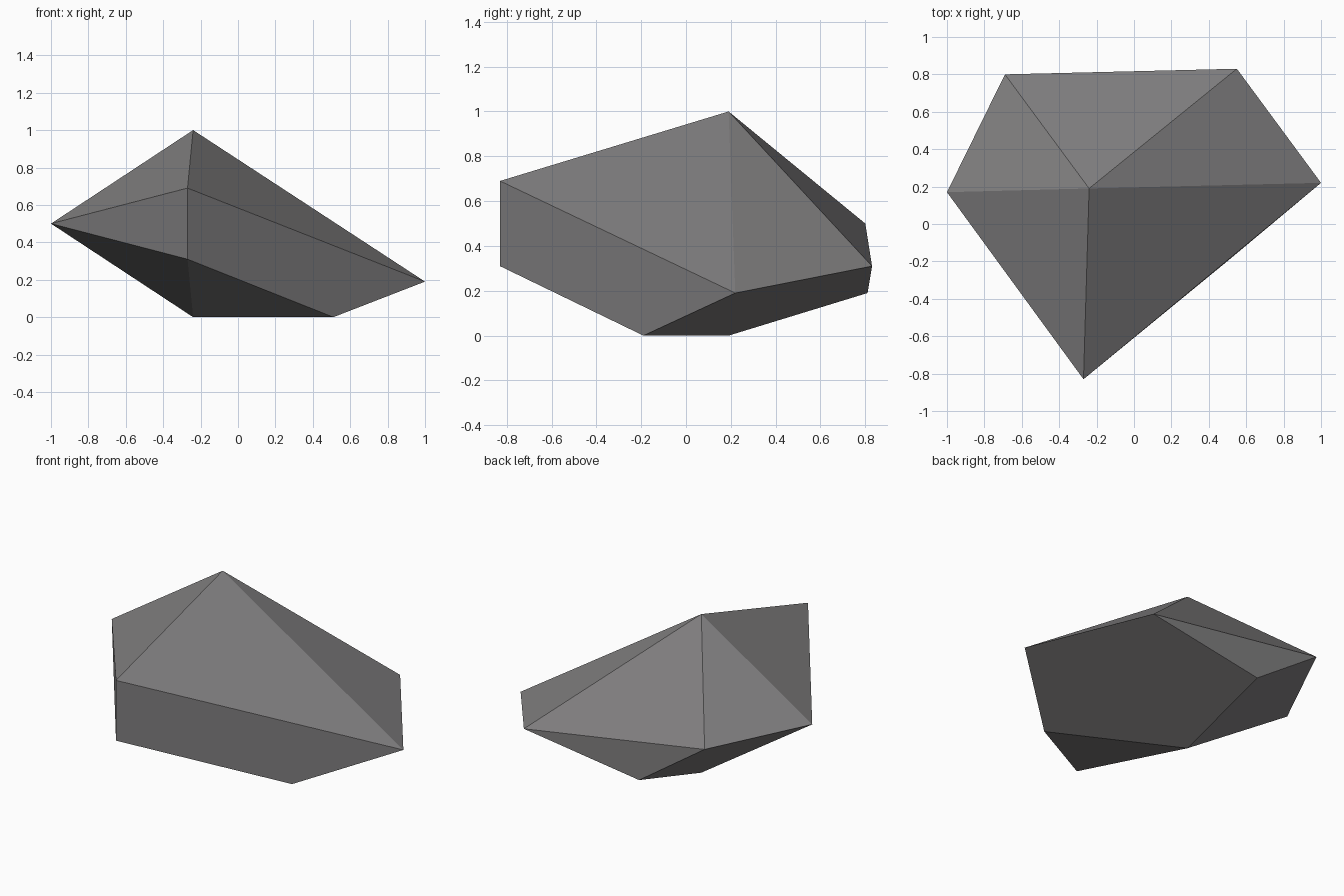
import bpy, bmesh, math

if "Cube" in bpy.data.objects:
    bpy.data.objects.remove(bpy.data.objects["Cube"])

# single flat stone colour
stone = bpy.data.materials.new("stone_grey")
stone.diffuse_color = (0.222, 0.217, 0.219, 1.0)
stone.use_nodes = True
stone.node_tree.nodes["Principled BSDF"].inputs["Base Color"].default_value = stone.diffuse_color

# corners of the faceted boulder: the rock is their convex hull
corners = [
    (-0.24, 0.19, 1.00),                          # peak
    (-0.27, -0.83, 0.69), (-0.27, -0.83, 0.31),   # front upright edge
    (1.00, 0.22, 0.19), (-1.00, 0.17, 0.50),      # right and left tips
    (0.55, 0.83, 0.31), (-0.69, 0.80, 0.50),      # back shoulders
    (-0.24, 0.81, 0.19),                          # back underside
    (0.51, -0.19, 0.00), (-0.24, 0.19, 0.00),     # ground contact
]

bm = bmesh.new()
for c in corners:
    bm.verts.new(c)
bmesh.ops.convex_hull(bm, input=bm.verts[:])
# merge coplanar triangles into clean facets
bmesh.ops.dissolve_limit(bm, angle_limit=math.radians(2),
                         verts=bm.verts[:], edges=bm.edges[:])
bmesh.ops.recalc_face_normals(bm, faces=bm.faces[:])

mesh = bpy.data.meshes.new("boulder")
bm.to_mesh(mesh)
bm.free()
mesh.materials.append(stone)
boulder = bpy.data.objects.new("boulder", mesh)
bpy.context.collection.objects.link(boulder)
